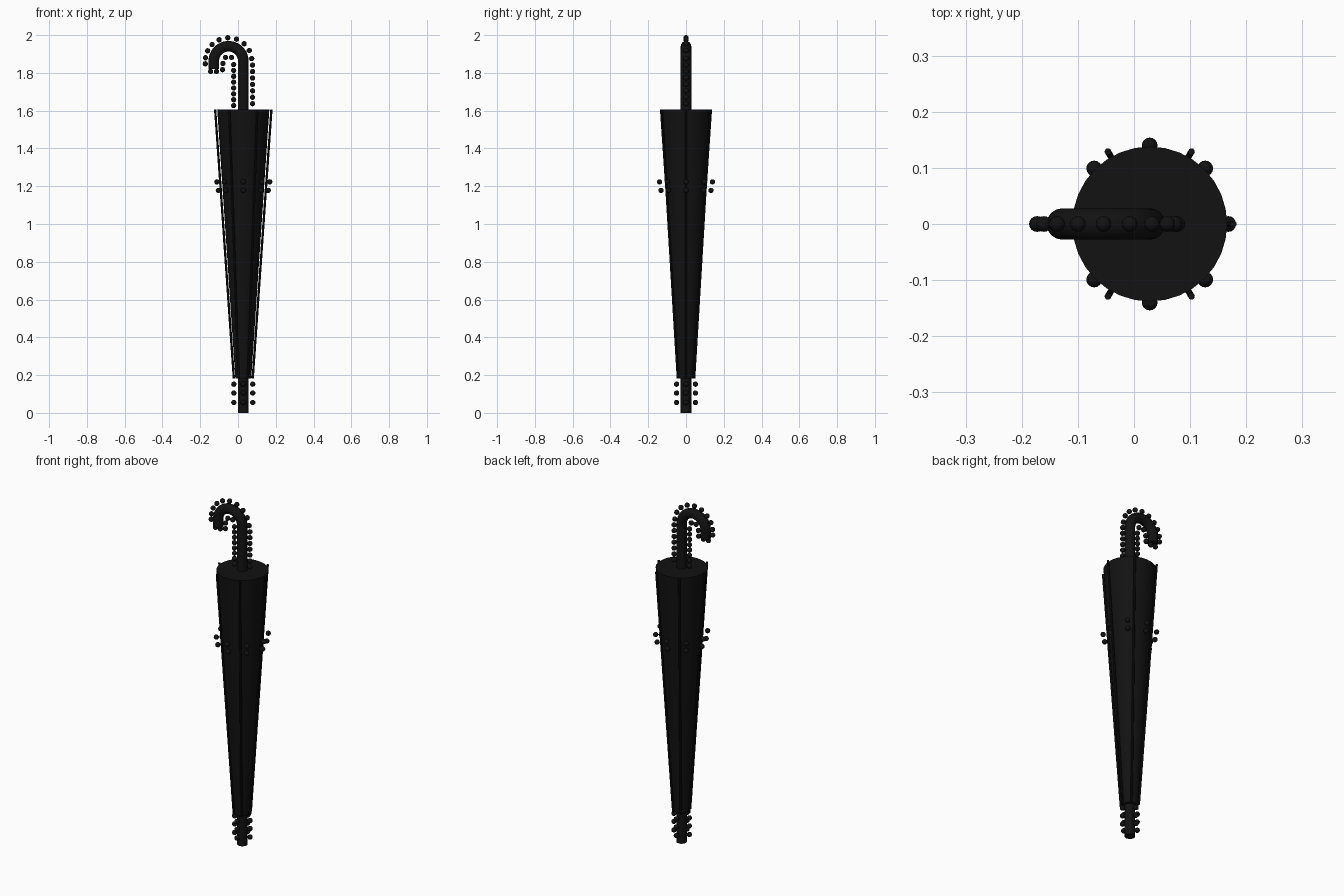
import bpy, bmesh
from math import sin, cos, pi, radians
from mathutils import Vector, Matrix

if "Cube" in bpy.data.objects:
    bpy.data.objects.remove(bpy.data.objects["Cube"])

CX = 0.028                      # shaft axis
AX, AZ, AR = -0.05, 1.863, 0.078  # hook arc centre and radius
BALL = 0.014

black = bpy.data.materials.new("black")
black.diffuse_color = (0.006, 0.006, 0.006, 1)
black.use_nodes = True
black.node_tree.nodes["Principled BSDF"].inputs["Base Color"].default_value = black.diffuse_color


def finish(bm, name, smooth=True):
    me = bpy.data.meshes.new(name)
    bm.to_mesh(me)
    bm.free()
    ob = bpy.data.objects.new(name, me)
    bpy.context.collection.objects.link(ob)
    me.materials.append(black)
    if smooth:
        bpy.ops.object.select_all(action='DESELECT')
        ob.select_set(True)
        bpy.context.view_layer.objects.active = ob
        bpy.ops.object.shade_smooth_by_angle(angle=radians(35))
    return ob


def cone(bm, a, b, r1, r2, seg):
    a, b = Vector(a), Vector(b)
    d = b - a
    m = Matrix.Translation((a + b) / 2) @ d.to_track_quat('Z', 'Y').to_matrix().to_4x4()
    bmesh.ops.create_cone(bm, cap_ends=True, segments=seg, radius1=r1,
                          radius2=r2, depth=d.length, matrix=m)


def balls(name, points):
    bm = bmesh.new()
    for p in points:
        bmesh.ops.create_uvsphere(bm, u_segments=16, v_segments=10, radius=BALL,
                                  matrix=Matrix.Translation(p))
    finish(bm, name)


def ring(n, r, z):
    return [(CX + r * cos(2 * pi * i / n), r * sin(2 * pi * i / n), z) for i in range(n)]


# shaft and hooked handle, one swept tube
path = [(CX, 0), (CX, 1.6)]
path += [(AX + AR * cos(pi * i / 24), AZ + AR * sin(pi * i / 24)) for i in range(25)]
path.append((AX - AR, 1.82))
cu = bpy.data.curves.new("shaft_path", 'CURVE')
cu.dimensions = '3D'
cu.bevel_depth = 0.028
cu.bevel_resolution = 6
cu.use_fill_caps = True
sp = cu.splines.new('POLY')
sp.points.add(len(path) - 1)
for p, (x, z) in zip(sp.points, path):
    p.co = (x, 0, z, 1)
tmp = bpy.data.objects.new("shaft_path", cu)
bpy.context.collection.objects.link(tmp)
bpy.context.view_layer.update()
bm = bmesh.new()
me = tmp.to_mesh()
bm.from_mesh(me)
tmp.to_mesh_clear()
bpy.data.objects.remove(tmp)
finish(bm, "shaft_and_hook")

# folded canopy
bm = bmesh.new()
cone(bm, (CX, 0, 0.183), (CX, 0, 1.607), 0.042, 0.138, 32)
finish(bm, "folded_canopy")

# six ribs standing just off the canopy
bm = bmesh.new()
for lo, hi in zip(ring(6, 0.05, 0.183), ring(6, 0.149, 1.607)):
    cone(bm, lo, hi, 0.006, 0.006, 10)
finish(bm, "ribs")

# two strap rings and three tip rings of beads
balls("strap_beads", ring(8, 0.14, 1.223) + ring(8, 0.132, 1.178))
balls("tip_beads", [p for z in (0.055, 0.105, 0.152) for p in ring(4, 0.05, z)])

# beads outlining the handle
pts = [(CX + 0.049, 0, 1.637 + 0.034 * i) for i in range(7)]
pts += [(CX - 0.051, 0, 1.627 + 0.031 * i) for i in range(8)]
pts += [(AX + 0.123 * cos(radians(a)), 0, AZ + 0.123 * sin(radians(a)))
        for a in (6, 27, 48, 70, 92, 114, 135, 154, 172)]
pts += [(x, 0, z) for x, z in ((-0.173, 1.848), (-0.145, 1.808), (-0.114, 1.808),
                               (-0.082, 1.817), (-0.08, 1.85),
                               (-0.066, 1.882), (-0.034, 1.882))]
balls("handle_beads", pts)
